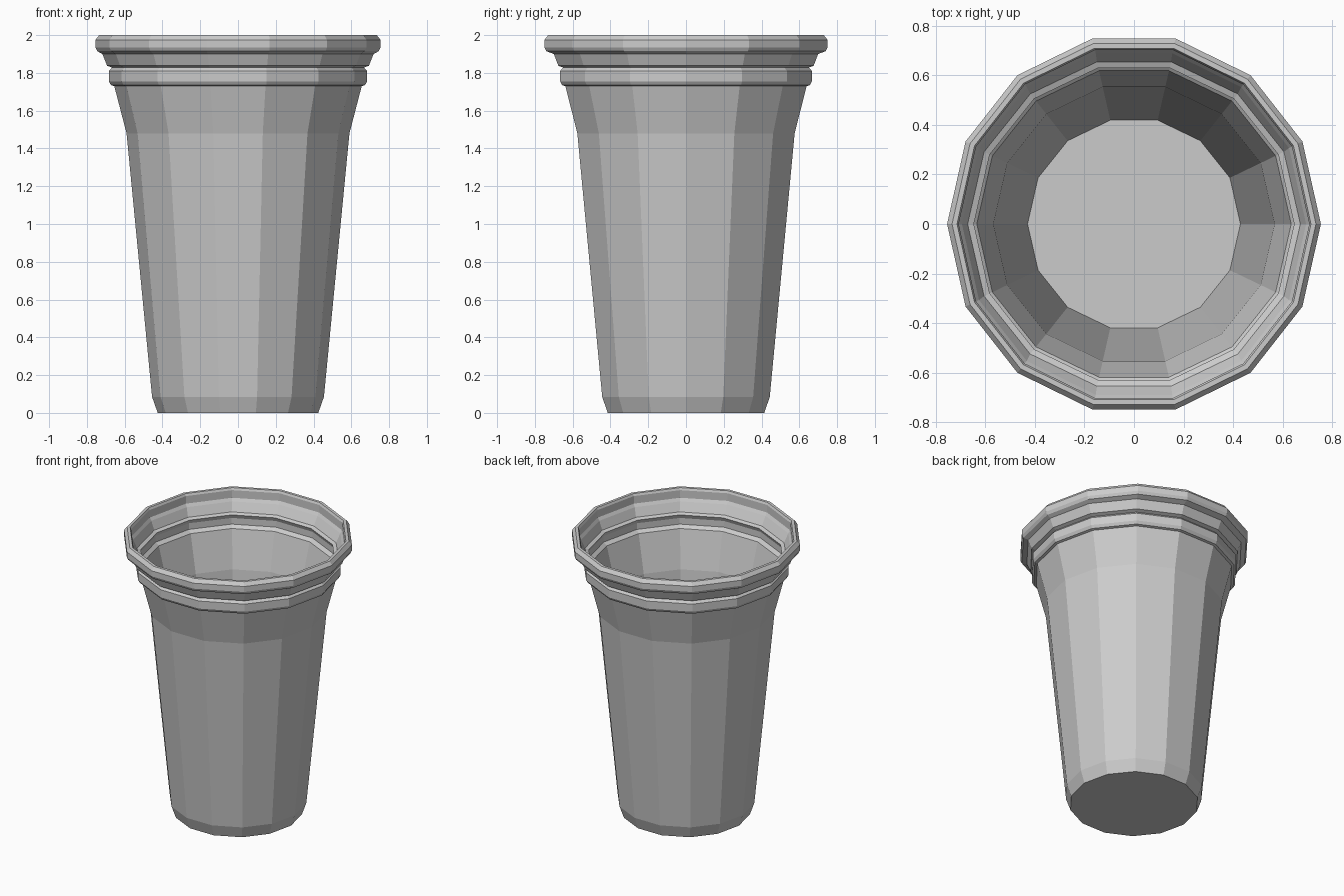
import bpy, bmesh
from math import cos, sin, pi

if "Cube" in bpy.data.objects:
    bpy.data.objects.remove(bpy.data.objects["Cube"])

SIDES = 14

# Cup profile (radius, height): outside going up, over the rim, then inside going down
profile = [
    (0.425, 0.0), (0.455, 0.085), (0.59, 1.48), (0.655, 1.73),
    (0.672, 1.735), (0.684, 1.755), (0.684, 1.81), (0.667, 1.828),
    (0.693, 1.838), (0.718, 1.90), (0.745, 1.915), (0.755, 1.935),
    (0.755, 1.975), (0.735, 2.0), (0.715, 2.0), (0.708, 1.985),
    (0.708, 1.93), (0.695, 1.91), (0.672, 1.848), (0.647, 1.838),
    (0.66, 1.81), (0.66, 1.765), (0.635, 1.745), (0.568, 1.48), (0.43, 0.06),
]


def lathe(name, points):
    bm = bmesh.new()
    rings = []
    for r, z in points:
        # the rolled rim is very slightly deeper than wide
        sy = 1.018 if z > 1.905 else 1.0
        rings.append([bm.verts.new((r * cos(2 * pi * i / SIDES),
                                    r * sy * sin(2 * pi * i / SIDES), z))
                      for i in range(SIDES)])
    for a, b in zip(rings, rings[1:]):
        for i in range(SIDES):
            j = (i + 1) % SIDES
            bm.faces.new((a[i], a[j], b[j], b[i]))
    # underside and inner floor
    bm.faces.new(rings[0][::-1])
    bm.faces.new(rings[-1])
    bmesh.ops.recalc_face_normals(bm, faces=bm.faces)
    mesh = bpy.data.meshes.new(name)
    bm.to_mesh(mesh)
    bm.free()
    obj = bpy.data.objects.new(name, mesh)
    bpy.context.collection.objects.link(obj)
    return obj


lathe("cup", profile)
